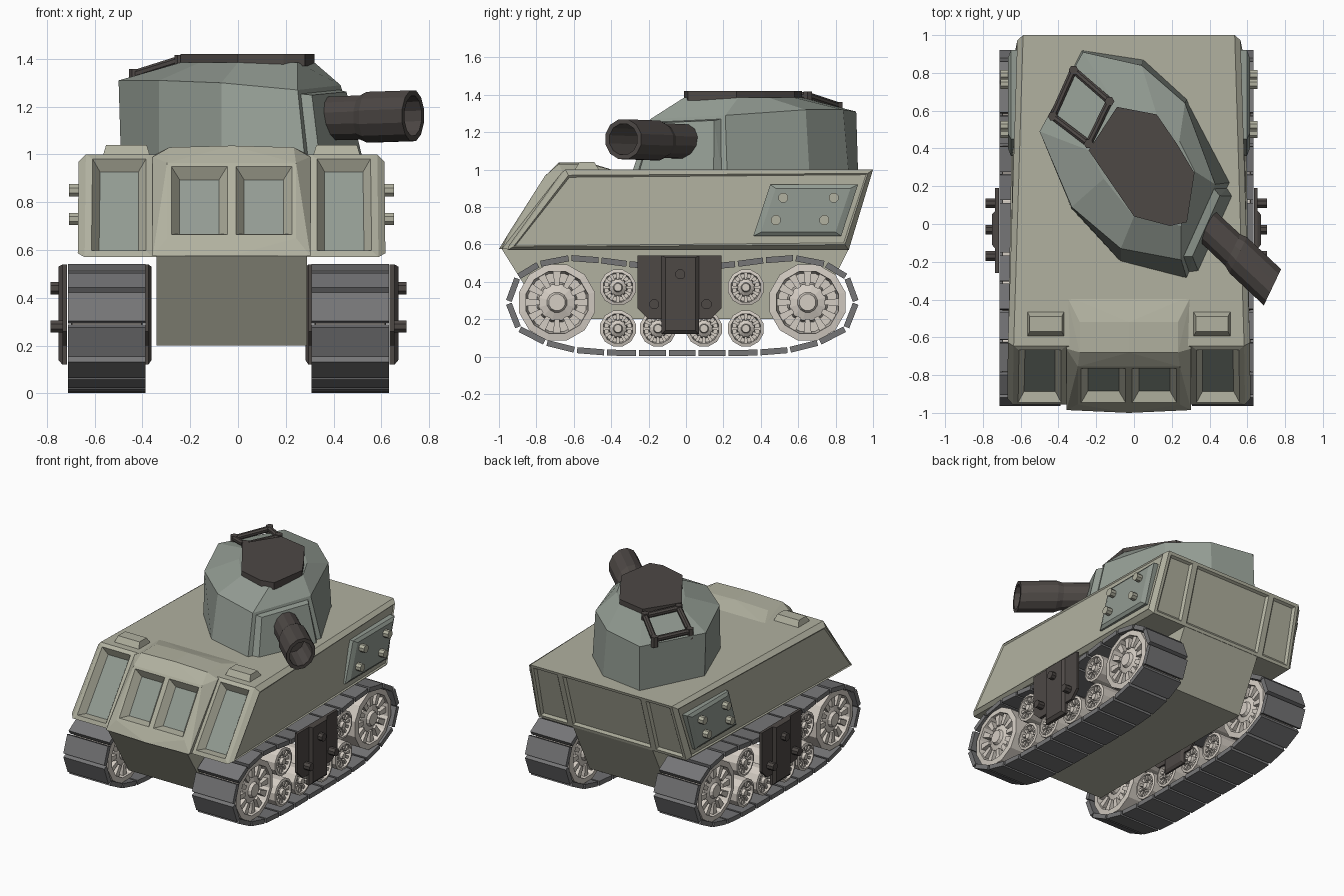
import bpy, bmesh
from math import cos, sin, pi
from mathutils import Vector as V

if "Cube" in bpy.data.objects:
    bpy.data.objects.remove(bpy.data.objects["Cube"])

CX = -0.04          # running gear centre line (the barrel shifts the overall centre)
HX = -0.027         # hull centre line
X, Y, Z = V((1, 0, 0)), V((0, 1, 0)), V((0, 0, 1))


def material(name, r, g, b):
    m = bpy.data.materials.new(name)
    m.diffuse_color = (r, g, b, 1)
    m.use_nodes = True
    m.node_tree.nodes["Principled BSDF"].inputs["Base Color"].default_value = m.diffuse_color
    return m


TAN = material("tan_paint", .44, .44, .35)
GREEN = material("green_paint", .29, .33, .29)
DARK = material("dark_metal", .075, .065, .06)
TREAD = material("tread_grey", .18, .18, .185)
PALE = material("pale_metal", .66, .61, .55)


def finish(bm, name, *mats, dissolve=True):
    for v in [v for v in bm.verts if not v.link_faces]:
        bm.verts.remove(v)
    if dissolve:
        bmesh.ops.dissolve_limit(bm, angle_limit=.02, verts=bm.verts[:], edges=bm.edges[:])
    bmesh.ops.recalc_face_normals(bm, faces=bm.faces[:])
    me = bpy.data.meshes.new(name)
    bm.to_mesh(me)
    bm.free()
    for m in mats:
        me.materials.append(m)
    ob = bpy.data.objects.new(name, me)
    bpy.context.collection.objects.link(ob)
    return ob


def add_hull(bm, pts):
    vs = [bm.verts.new(p) for p in pts]
    bmesh.ops.convex_hull(bm, input=vs)


def add_rings(bm, rings):
    rings = [[bm.verts.new(p) for p in r] for r in rings]
    n = len(rings[0])
    for a, b in zip(rings, rings[1:]):
        for i in range(n):
            bm.faces.new((a[i], a[(i + 1) % n], b[(i + 1) % n], b[i]))
    bm.faces.new(rings[0])
    bm.faces.new(rings[-1])


def add_lathe(bm, o, axis, u, w, prof, n):
    o = V(o)
    add_rings(bm, [[o + axis * t + r * (cos(2 * pi * (i + .5) / n) * u + sin(2 * pi * (i + .5) / n) * w)
                    for i in range(n)] for t, r in prof])


def add_rod(bm, a, b, r, n=8):
    a, b = V(a), V(b)
    d = b - a
    u = d.cross(Z if abs(d.normalized().z) < .9 else X).normalized()
    add_lathe(bm, a, d, u, d.normalized().cross(u), [(0, r), (1, r)], n)


def slab(prof, x0, x1):
    return [(x, y, z) for x in (x0, x1) for y, z in prof]


# upper hull: split in three lengthwise, front panels sunk, sides raised
bm = bmesh.new()
q = [[(-.615, -.955, .57), (.615, -.955, .57), (.585, .87, .57), (-.585, .87, .57)],
     [(-.61, -.645, 1), (.61, -.645, 1), (.56, 1, 1), (-.56, 1, 1)]]
add_rings(bm, [[(HX + x, y, z) for x, y, z in r] for r in q])
bmesh.ops.recalc_face_normals(bm, faces=bm.faces[:])
for s in (-1, 1):
    bmesh.ops.bisect_plane(bm, geom=bm.verts[:] + bm.edges[:] + bm.faces[:],
                           plane_co=(HX + s * .33, 0, 0), plane_no=X)
bm.normal_update()
front = [f for f in bm.faces if f.normal.y < -.5 and abs(f.calc_center_median().x - HX) > .3]
back = [f for f in bm.faces if f.normal.y > .5]
sides = [f for f in bm.faces if abs(f.normal.x) > .8]
bmesh.ops.inset_individual(bm, faces=front, thickness=.04, depth=.008)
bmesh.ops.inset_individual(bm, faces=front, thickness=.045, depth=-.05)
for f in front:
    f.material_index = 1
bmesh.ops.inset_individual(bm, faces=back, thickness=.03, depth=0)
bmesh.ops.inset_individual(bm, faces=back, thickness=.02, depth=-.015)
bmesh.ops.inset_individual(bm, faces=sides, thickness=.035, depth=.03)
bmesh.ops.inset_individual(bm, faces=sides, thickness=.012, depth=-.008)
finish(bm, "upper_hull", TAN, GREEN, dissolve=False)

# nose block with two sunk windows
bm = bmesh.new()
nose = [(.33, -.985, .575), (.27, -.955, .65), (.27, -.755, .965), (.26, -.68, 1.03), (.26, -.52, 1.03),
        (.33, -.38, .995), (.33, -.6, .575), (.33, -.66, .99)]
add_hull(bm, [(HX + s * x, y, z) for x, y, z in nose for s in (-1, 1)]
         + [(HX, -1, .575), (HX, -.68, 1.037), (HX, -.52, 1.037)])
bmesh.ops.dissolve_limit(bm, angle_limit=.02, verts=bm.verts[:], edges=bm.edges[:])
bmesh.ops.recalc_face_normals(bm, faces=bm.faces[:])
bmesh.ops.bisect_plane(bm, geom=bm.verts[:] + bm.edges[:] + bm.faces[:], plane_co=(HX, 0, 0), plane_no=X)
bm.normal_update()
win = [f for f in bm.faces if f.normal.y < -.5 and .75 < f.calc_center_median().z < .85
       and abs(f.normal.x) < .1 and f.calc_area() > .05]
bmesh.ops.inset_individual(bm, faces=win, thickness=.025, depth=0)
bmesh.ops.inset_individual(bm, faces=win, thickness=.05, depth=-.05)
for f in win:
    f.material_index = 1
finish(bm, "nose_block", TAN, GREEN, dissolve=False)

# lower hull
bm = bmesh.new()
add_hull(bm, slab([(-.985, .575), (-.75, .2), (.68, .2), (.87, .575)], HX - .315, HX + .315))
finish(bm, "lower_hull", TAN)

# running gear joint positions, one quarter-pair, mirrored front to back
top = [(-.93, .29), (-.88, .425), (-.765, .495), (-.60, .527), (-.44, .515), (-.29, .495), (-.14, .48)]
low = [(-.875, .15), (-.73, .075), (-.57, .035), (-.41, .022), (-.24, .018), (-.08, .018)]
path = top + [(-y, z) for y, z in top[::-1]] + [(-y, z) for y, z in low] + low[::-1]
WHEELS = [(-.69, .29, 1), (.65, .29, 1), (-.364, .37, .47), (.32, .37, .47),
          (-.364, .15, .47), (-.15, .15, .47), (.096, .15, .47), (.32, .15, .47)]
half = [(.15, .045), (.13, .055), (.115, .1), (.05, .11), (.05, .16), (.15, .172), (.145, .21)]
prof = half + [(-t, r) for t, r in half[::-1]]

for s, side in ((1, "right"), (-1, "left")):
    mid = CX + s * .51
    # track plates
    bm = bmesh.new()
    for a, b in zip(path, path[1:] + path[:1]):
        a, b = V((mid, a[0] - .02, a[1])), V((mid, b[0] - .02, b[1]))
        d = (b - a).normalized()
        n = d.cross(X) * .016
        add_hull(bm, [p + n * k + X * w for p in (a + d * .008, b - d * .008)
                      for k in (-1, 1) for w in (-.162, .162)])
    finish(bm, side + "_track", TREAD)
    # wheels with wedge spokes on both faces
    bm = bmesh.new()
    for y, z, k in WHEELS:
        c = V((mid, y, z))
        add_lathe(bm, c, X, Y * k, Z * k, prof, 12)
        for i in range(12):
            r = Y * cos(pi * i / 6) + Z * sin(pi * i / 6)
            t = X.cross(r) * k
            for e in (-1, 1):
                add_hull(bm, [c + r * k * m + t * j * w + X * e * h for m, w in ((.09, .013), (.175, .022))
                              for j in (-1, 1) for h in (.04, .135)])
    finish(bm, side + "_wheels", PALE)
    # hanging guard plates either side of the track
    bm = bmesh.new()
    for x0, x1, x2 in ((.675, .695, .712), (.348, .335, .322)):
        add_hull(bm, slab([(-.26, .54), (.19, .54), (.19, .26), (.13, .2), (-.2, .2), (-.26, .26)],
                          CX + s * x0, CX + s * x1))
        add_hull(bm, slab([(-.13, .54), (.07, .54), (.07, .12), (-.13, .12)], CX + s * x0, CX + s * x1)
                 + slab([(-.11, .53), (.05, .53), (.05, .14), (-.11, .14)], CX + s * x2, CX + s * x2))
    for y, z in ((-.03, .44), (-.17, .28), (.11, .28)):
        add_rod(bm, (CX + s * .68, y, z), (CX + s * .745, y, z), .028)
    finish(bm, side + "_guard", DARK)
    # bolted side patch
    bm = bmesh.new()
    add_hull(bm, slab([(.45, .92), (.92, .92), (.83, .645), (.36, .645)], HX + s * .58, HX + s * .625)
             + slab([(.48, .9), (.88, .9), (.80, .665), (.40, .665)], HX + s * .64, HX + s * .64))
    finish(bm, side + "_side_patch", GREEN)
    bm = bmesh.new()
    for y, z in ((.52, .85), (.79, .85), (.48, .73), (.74, .73)):
        add_rod(bm, (HX + s * .62, y, z), (HX + s * .68, y, z), .028)
    finish(bm, side + "_patch_bolts", TAN)
    # vision block on the deck
    bm = bmesh.new()
    add_hull(bm, [(HX + s * .44 + e * w, y, z) for e in (-1, 1) for w, y, z in
                  ((.1, -.60, .99), (.1, -.46, .99), (.085, -.57, 1.04), (.085, -.49, 1.04))])
    finish(bm, side + "_vision_block", TAN)

# turret: eight-sided, three rings
base = [(-.275, .92), (.05, .87), (.28, .66), (.51, .22), (.28, -.29), (-.07, -.2), (-.33, .08), (-.49, .49)]
wall = [(-.27, .91, 1.31), (.04, .84, 1.32), (.27, .64, 1.32), (.43, .21, 1.29), (.25, -.19, 1.27),
        (-.07, -.13, 1.30), (-.33, .09, 1.31), (-.50, .49, 1.31)]
lid = [(-.09, .62), (.12, .58), (.23, .42), (.32, .27), (.28, .01), (.19, -.01), (0, .04), (-.24, .39)]
rim = [(-.09, .62), (.12, .58), (.24, .44), (.32, .28), (.25, -.01), (0, .04), (-.16, .24), (-.24, .39)]
bm = bmesh.new()
add_rings(bm, [[(x, y, .98) for x, y in base], wall, [(x, y, 1.385) for x, y in rim]])
finish(bm, "turret", GREEN, dissolve=False)

bm = bmesh.new()
add_rings(bm, [[(x, y, z) for x, y in lid] for z in (1.37, 1.42)])
finish(bm, "turret_hatch", DARK)

# mantlet plate on the slanted front face
bm = bmesh.new()
D, E, D2, E2 = V((*base[3], .98)), V((*base[4], .98)), V(wall[3]), V(wall[4])
nrm = (E - D).cross(D2 - D).normalized()
nrm *= 1 if nrm.x > 0 else -1
for m, h in ((.06, .0), (.11, .04)):
    for j in (m, 1 - m):
        for k in (.02, 1 - m):
            bm.verts.new((D.lerp(E, j)).lerp(D2.lerp(E2, j), k) + nrm * h)
bmesh.ops.convex_hull(bm, input=bm.verts[:])
finish(bm, "mantlet", GREEN)

# gun barrel with hollow muzzle
bm = bmesh.new()
add_lathe(bm, (.37, .005, 1.15), V((.363, -.34, .012)), V((.43, .90, 0)), Z,
          [(0, .094), (.42, .096), (.5, .11), (1, .11), (1, .085), (.55, .082)], 12)
finish(bm, "gun_barrel", DARK, dissolve=False)

# handrail frame behind the hatch
bm = bmesh.new()
c = [(-.32, .815, 1.34), (-.13, .65, 1.395), (-.24, .425, 1.395), (-.43, .57, 1.335)]
for i in range(4):
    add_rod(bm, c[i], c[(i + 1) % 4], .02)
for p in c:
    add_rod(bm, (p[0], p[1], p[2] - .05), (p[0], p[1], p[2] + .022), .026, 6)
finish(bm, "handrail", DARK)
